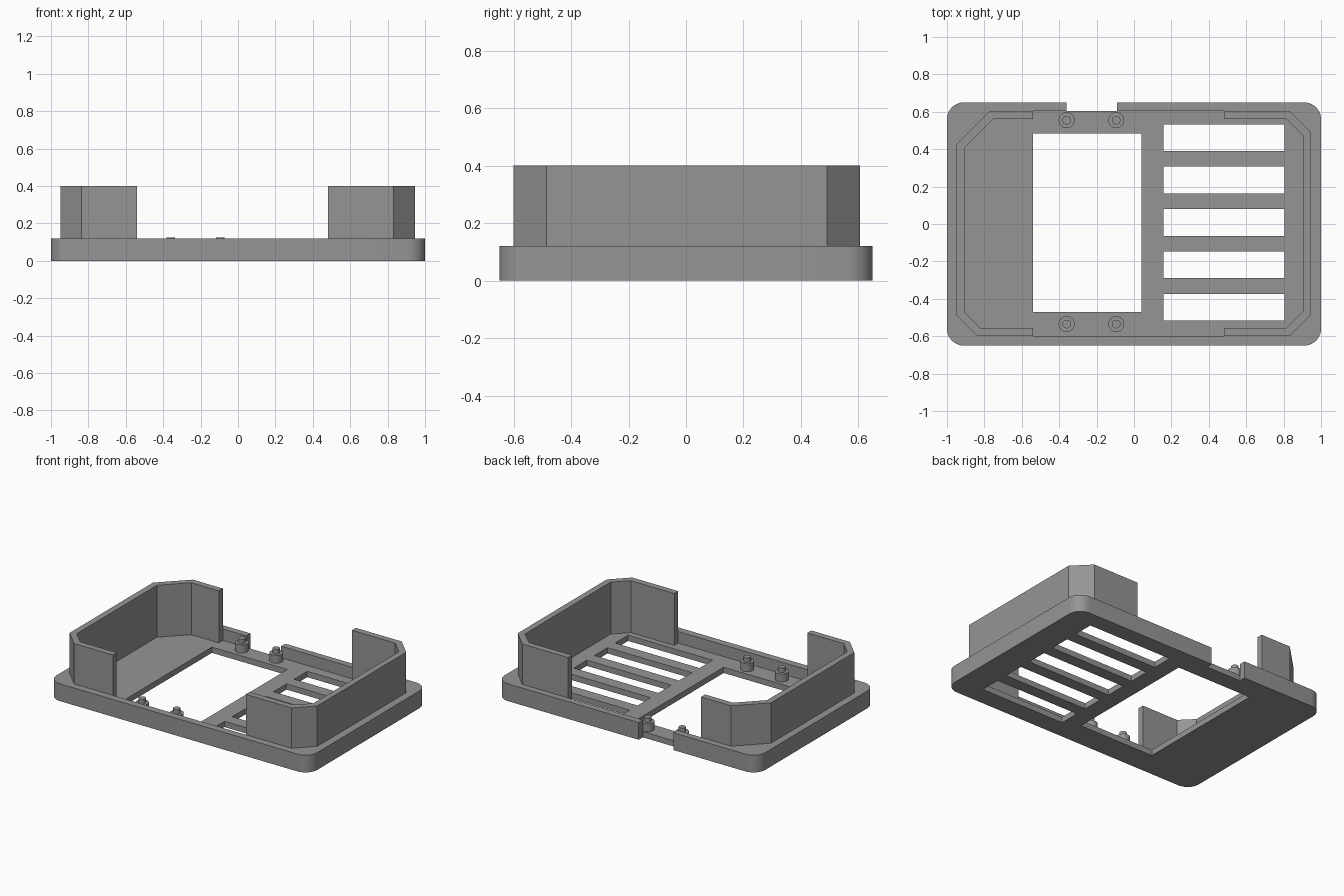
import bpy, bmesh, math

if "Cube" in bpy.data.objects:
    bpy.data.objects.remove(bpy.data.objects["Cube"])

FLOOR, RIM, TOP = 0.04, 0.12, 0.40

grey = bpy.data.materials.new("plain grey")
grey.diffuse_color = (0.3, 0.3, 0.3, 1)
grey.use_nodes = True
grey.node_tree.nodes["Principled BSDF"].inputs["Base Color"].default_value = grey.diffuse_color


def finish(bm, name):
    bmesh.ops.recalc_face_normals(bm, faces=bm.faces)
    mesh = bpy.data.meshes.new(name)
    bm.to_mesh(mesh)
    bm.free()
    mesh.materials.append(grey)
    obj = bpy.data.objects.new(name, mesh)
    bpy.context.collection.objects.link(obj)
    return obj


def prism(name, points, z0, z1):
    """Extrude a closed outline from z0 to z1."""
    bm = bmesh.new()
    face = bm.faces.new([bm.verts.new((x, y, z0)) for x, y in points])
    new = bmesh.ops.extrude_face_region(bm, geom=[face])["geom"]
    verts = [g for g in new if isinstance(g, bmesh.types.BMVert)]
    bmesh.ops.translate(bm, verts=verts, vec=(0, 0, z1 - z0))
    return finish(bm, name)


def rect(x0, x1, y0, y1):
    return [(x0, y0), (x1, y0), (x1, y1), (x0, y1)]


def smooth(obj):
    bpy.ops.object.select_all(action='DESELECT')
    obj.select_set(True)
    bpy.context.view_layer.objects.active = obj
    bpy.ops.object.shade_smooth_by_angle(angle=math.radians(30))


# Rounded base plate
radius, steps = 0.09, 10
outline = []
for i, (sx, sy) in enumerate([(1, 1), (-1, 1), (-1, -1), (1, -1)]):
    for k in range(steps + 1):
        a = math.pi / 2 * (i + k / steps)
        outline.append((sx * (1 - radius) + radius * math.cos(a),
                        sy * (0.65 - radius) + radius * math.sin(a)))
base = prism("base_plate", outline, 0, RIM)

# Wall outlines, from the back end round to the front end
left_out = [(-0.54, 0.605), (-0.77, 0.605), (-0.95, 0.425),
            (-0.95, -0.487), (-0.837, -0.6), (-0.54, -0.6)]
left_in = [(-0.54, 0.562), (-0.752, 0.562), (-0.907, 0.407),
           (-0.907, -0.47), (-0.82, -0.557), (-0.54, -0.557)]
right_out = [(0.48, 0.605), (0.832, 0.605), (0.947, 0.49),
             (0.947, -0.485), (0.832, -0.6), (0.48, -0.6)]
right_in = [(0.48, 0.562), (0.812, 0.562), (0.904, 0.472),
            (0.904, -0.467), (0.812, -0.557), (0.48, -0.557)]

# Openings: recess, large window, vent slots and back notch
cutters = [
    prism("recess_cutter", left_out + right_out[::-1], FLOOR, 0.3),
    prism("window_cutter", rect(-0.54, 0.04, -0.47, 0.485), -0.1, 0.3),
    prism("notch_cutter", rect(-0.36, -0.092, 0.605, 0.8), -0.1, 0.3),
]
for i in range(5):
    y = -0.516 + i * 0.2265
    cutters.append(prism("slot_cutter", rect(0.157, 0.805, y, y + 0.143), -0.1, 0.3))
for cutter in cutters:
    mod = base.modifiers.new("opening", 'BOOLEAN')
    mod.operation = 'DIFFERENCE'
    mod.solver = 'EXACT'
    mod.object = cutter

# Bake the openings and drop the cutters
bpy.context.view_layer.update()
evaluated = base.evaluated_get(bpy.context.evaluated_depsgraph_get())
mesh = bpy.data.meshes.new_from_object(evaluated)
base.modifiers.clear()
base.data = mesh
for cutter in cutters:
    bpy.data.objects.remove(cutter)
smooth(base)

# Tall end walls standing on the recess floor
prism("left_wall", left_out + left_in[::-1], FLOOR, TOP)
prism("right_wall", right_out + right_in[::-1], FLOOR, TOP)


# Stepped mounting posts
def post(x, y):
    profile = [(0.043, FLOOR), (0.043, 0.095), (0.023, 0.095), (0.023, 0.126)]
    n = 24
    bm = bmesh.new()
    rings = [[bm.verts.new((x + r * math.cos(2 * math.pi * k / n),
                            y + r * math.sin(2 * math.pi * k / n), z))
              for k in range(n)] for r, z in profile]
    for low, high in zip(rings, rings[1:]):
        for k in range(n):
            m = (k + 1) % n
            bm.faces.new((low[k], low[m], high[m], high[k]))
    bm.faces.new(rings[0])
    bm.faces.new(rings[-1])
    smooth(finish(bm, "mounting_post"))


for px in (-0.36, -0.095):
    for py in (0.555, -0.535):
        post(px, py)
